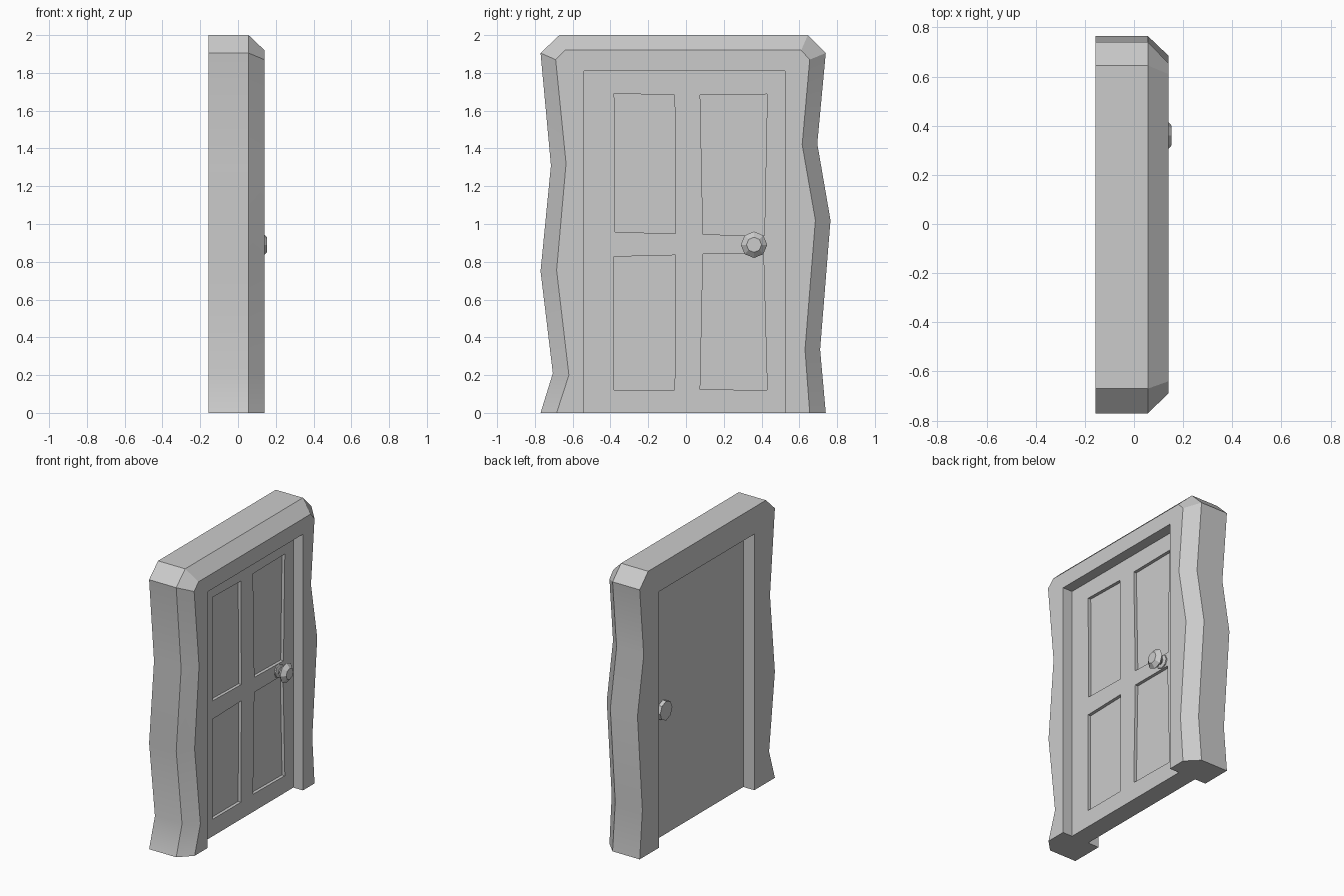
import bpy, bmesh, math
from mathutils import Vector

if "Cube" in bpy.data.objects:
    bpy.data.objects.remove(bpy.data.objects["Cube"])


def make_object(name, bm):
    bmesh.ops.recalc_face_normals(bm, faces=bm.faces[:])
    mesh = bpy.data.meshes.new(name)
    bm.to_mesh(mesh)
    bm.free()
    ob = bpy.data.objects.new(name, mesh)
    bpy.context.collection.objects.link(ob)
    return ob


def loft(bm, sections):
    """Join (x, [(y, z), ...]) loops of equal length into a closed solid."""
    rings = [[bm.verts.new((x, y, z)) for y, z in pts] for x, pts in sections]
    n = len(rings[0])
    for a, b in zip(rings, rings[1:]):
        for i in range(n):
            j = (i + 1) % n
            bm.faces.new((a[i], a[j], b[j], b[i]))
    bm.faces.new(rings[0])
    bm.faces.new(rings[-1])


def octagon(radius, cy=0.36, cz=0.89):
    return [(cy + radius * math.cos(k * math.pi / 4),
             cz + radius * math.sin(k * math.pi / 4)) for k in range(8)]


# Wavy door frame with chamfered front edge
outer = [(-0.77, 0), (-0.705, 0.21), (-0.77, 0.75), (-0.715, 1.31),
         (-0.77, 1.905), (-0.67, 2), (0.645, 2), (0.74, 1.905),
         (0.695, 1.425), (0.765, 1.02), (0.71, 0.335), (0.74, 0)]
inner = [(-0.685, 0), (-0.62, 0.2), (-0.685, 0.755), (-0.635, 1.32),
         (-0.69, 1.87), (-0.64, 1.92), (0.61, 1.92), (0.655, 1.87),
         (0.615, 1.42), (0.685, 1.02), (0.63, 0.335), (0.655, 0)]
opening = [(0.525, 0), (0.525, 1.81), (-0.54, 1.81), (-0.54, 0)]
bm = bmesh.new()
loft(bm, [(-0.156, outer + opening), (0.056, outer + opening), (0.14, inner + opening)])
frame = make_object("door_frame", bm)
bpy.context.view_layer.objects.active = frame
frame.select_set(True)
bpy.ops.object.shade_smooth_by_angle(angle=math.radians(30))

# Door slab
bm = bmesh.new()
loft(bm, [(-0.07, opening), (0.065, opening)])
door = make_object("door", bm)

# Slightly crooked panel recesses cut into the front of the door
panels = [
    [(-0.38, 1.69), (-0.06, 1.683), (-0.055, 0.95), (-0.375, 0.957)],
    [(0.075, 1.683), (0.43, 1.687), (0.415, 0.938), (0.09, 0.945)],
    [(-0.38, 0.827), (-0.055, 0.835), (-0.06, 0.12), (-0.38, 0.12)],
    [(0.09, 0.84), (0.41, 0.84), (0.43, 0.12), (0.075, 0.125)],
]
bm = bmesh.new()
for quad in panels:
    loft(bm, [(0.043, quad), (0.1, quad)])
cutter = make_object("panel_cutter", bm)
cutter.hide_render = True
cutter.display_type = 'WIRE'
cut = door.modifiers.new("panels", 'BOOLEAN')
cut.operation = 'DIFFERENCE'
cut.solver = 'EXACT'
cut.object = cutter

# Faceted front knob: rosette, neck and head
bm = bmesh.new()
profile = [(0.06, 0.048), (0.074, 0.048), (0.08, 0.024), (0.094, 0.024),
           (0.1, 0.045), (0.126, 0.07), (0.153, 0.04)]
loft(bm, [(x, octagon(r)) for x, r in profile])
make_object("front_knob", bm)

# Flat back knob
bm = bmesh.new()
loft(bm, [(x, octagon(0.068)) for x in (-0.098, -0.065)])
make_object("back_knob", bm)
